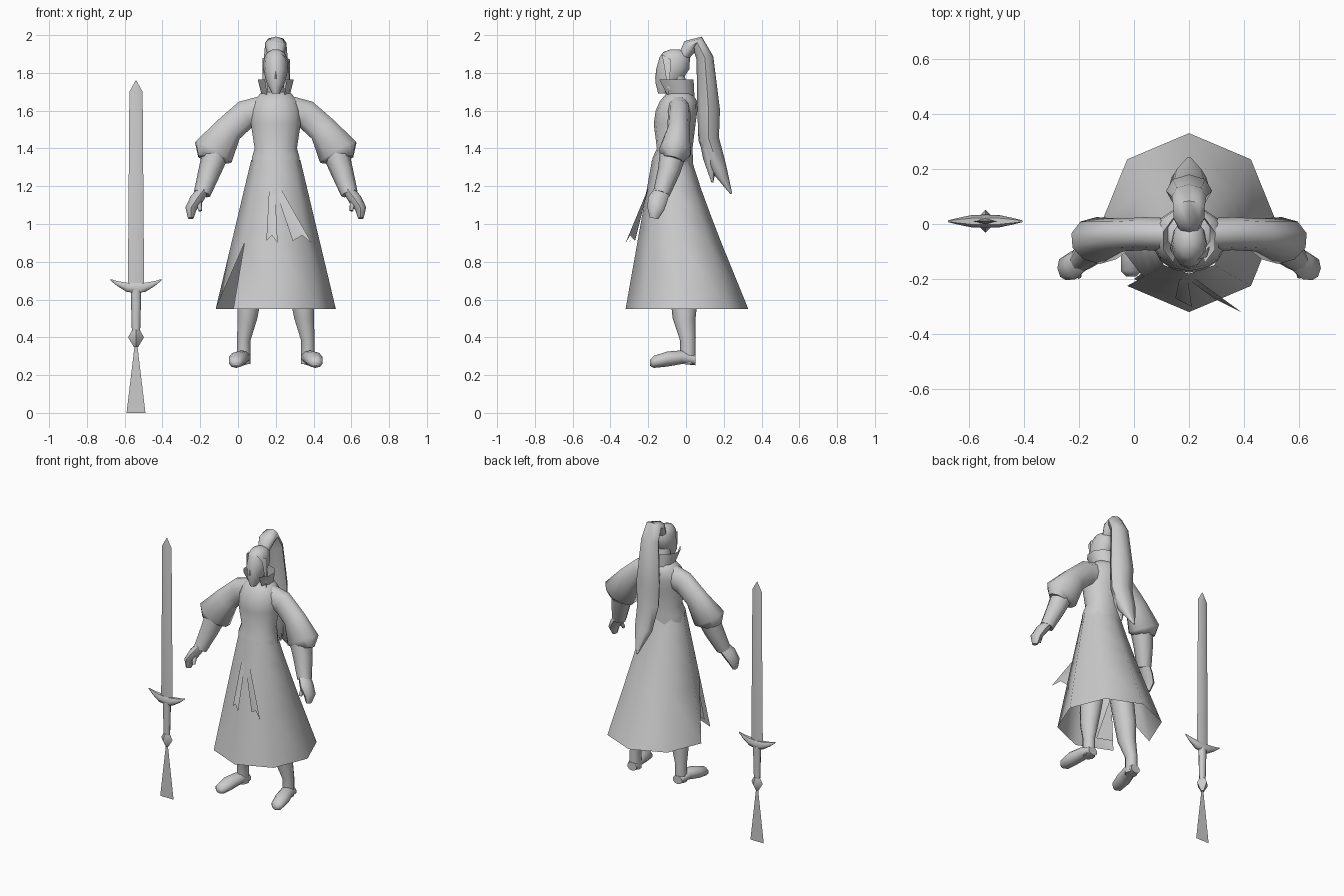
import bpy, bmesh, math
from mathutils import Vector

default_cube = bpy.data.objects.get("Cube")
if default_cube:
    bpy.data.objects.remove(default_cube)

grey = bpy.data.materials.new("plain grey")
grey.use_nodes = True
grey.diffuse_color = (0.6, 0.6, 0.6, 1)
grey.node_tree.nodes["Principled BSDF"].inputs["Base Color"].default_value = grey.diffuse_color

FIGURE = Vector((0.2, 0, 0))
SWORD = Vector((-0.54, 0.01, 0))
SIDE, DEPTH, UP = Vector((1, 0, 0)), Vector((0, 1, 0)), Vector((0, 0, 1))


def lerp(start, end, t):
    return start + (end - start) * t


def finish(bm, name, origin=FIGURE, mirror=False):
    bmesh.ops.recalc_face_normals(bm, faces=bm.faces)
    mesh = bpy.data.meshes.new(name)
    bm.to_mesh(mesh)
    bm.free()
    mesh.materials.append(grey)
    obj = bpy.data.objects.new(name, mesh)
    obj.location = origin
    bpy.context.collection.objects.link(obj)
    bpy.ops.object.select_all(action='DESELECT')
    obj.select_set(True)
    bpy.context.view_layer.objects.active = obj
    bpy.ops.object.shade_smooth_by_angle(angle=math.radians(60))
    if mirror:
        modifier = obj.modifiers.new("Mirror", 'MIRROR')
        modifier.use_mirror_merge = False


def loft(name, rings, sides=10, flat=1, axis=DEPTH, along=None, origin=FIGURE, mirror=False):
    """Skin rings of (x, y, z, radius); leading zeros may be left out.
    The radius along the axis is multiplied by flat."""
    bm = bmesh.new()
    rings = [(0,) * (4 - len(ring)) + ring for ring in rings]
    centres = [Vector(ring[:3]) for ring in rings]
    last = len(rings) - 1
    loops = []
    for i, centre in enumerate(centres):
        tangent = along or centres[min(i + 1, last)] - centres[max(i - 1, 0)]
        tangent = tangent.normalized()
        thin = (axis - tangent * axis.dot(tangent)).normalized()
        wide = tangent.cross(thin)
        radius = rings[i][-1]
        loop = []
        for k in range(sides):
            angle = math.tau * k / sides
            offset = thin * flat * math.cos(angle) + wide * math.sin(angle)
            loop.append(bm.verts.new(centre + offset * radius))
        loops.append(loop)
    for lower, upper in zip(loops, loops[1:]):
        for k in range(sides):
            bm.faces.new((lower[k], lower[k - 1], upper[k - 1], upper[k]))
    bm.faces.new(loops[0])
    bm.faces.new(loops[-1])
    finish(bm, name, origin, mirror)


def panel(name, outline, origin=FIGURE):
    """One thin piece of cloth or hair."""
    bm = bmesh.new()
    face = bm.faces.new([bm.verts.new(point) for point in outline])
    bmesh.ops.triangulate(bm, faces=[face])
    finish(bm, name, origin)


def sash_tail(name, root, tip, spread, reach, slant):
    """Ribbon hanging forward from the waist, with a notched, slanted end."""
    top, bottom = 1.19, 0.9
    panel(name, [
        (root - 0.015, -0.2, top), (tip - spread, slant - reach, bottom + 0.01),
        (tip, slant / 2 - reach, bottom + 0.04), (tip + spread, -reach, bottom),
        (root + 0.015, -0.2, top)])


# Robe
loft("robe_torso", [
    (-0.07, 1.25, 0.13), (-0.07, 1.35, 0.13), (-0.06, 1.4, 0.115), (-0.06, 1.53, 0.135),
    (-0.05, 1.6, 0.135), (-0.04, 1.65, 0.12), (-0.035, 1.69, 0.085), (-0.035, 1.7, 0.05)],
    sides=14, flat=0.82, along=UP)

# Skirt, slit at the front right
segments, slit = 8, 2
bm = bmesh.new()
loops = []
for t in (0, 0.2, 0.4, 0.56, 1):
    front, back = lerp(-0.18, -0.32, t), lerp(0.03, 0.33, t ** 1.1)
    middle, depth, width = (front + back) / 2, (back - front) / 2, lerp(0.13, 0.318, t)
    loop = []
    for k in range(segments):
        angle = math.tau * k / segments
        loop.append(bm.verts.new((-width * math.sin(angle), middle + depth * math.cos(angle),
                                  lerp(1.34, 0.55, t))))
    loops.append(loop)
for upper, lower in zip(loops, loops[1:]):
    for k in range(segments):
        following = (k + 1) % segments
        corners = [upper[k], upper[following], lower[following], lower[k]]
        if lower is loops[-1] and k == slit:
            corners.remove(lower[following])
        bm.faces.new(corners)
finish(bm, "robe_skirt")
panel("slit_flap", [(-0.16, -0.17, 0.89), (-0.2, -0.2, 0.6), (-0.1, -0.24, 0.6)])

sash_tail("sash_tail_short", root=-0.02, tip=-0.02, spread=0.03, reach=0.3, slant=0.03)
sash_tail("sash_tail_long", root=0.01, tip=0.14, spread=0.05, reach=0.32, slant=0.05)

# Arms
loft("sleeve", [
    (0.04, -0.04, 1.61, 0.08), (0.16, -0.035, 1.58, 0.08), (0.25, -0.04, 1.5, 0.08),
    (0.33, -0.06, 1.38, 0.115), (0.34, -0.07, 1.34, 0.075)], flat=0.75, mirror=True)
loft("forearm", [
    (0.32, -0.07, 1.37, 0.07), (0.35, -0.09, 1.28, 0.06), (0.39, -0.13, 1.16, 0.045)],
    sides=8, mirror=True)
loft("hand", [
    (0.39, -0.13, 1.17, 0.03), (0.42, -0.15, 1.13, 0.035), (0.45, -0.16, 1.08, 0.03),
    (0.45, -0.17, 1.03, 0.015)], sides=8, flat=1.5, mirror=True)
loft("thumb", [(0.41, -0.16, 1.13, 0.02), (0.4, -0.19, 1.07, 0.01)], sides=6, mirror=True)

# Legs and shoes
loft("leg", [
    (0.08, -0.02, 1, 0.08), (0.14, -0.01, 0.6, 0.065), (0.15, -0.01, 0.5, 0.055),
    (0.17, 0.01, 0.38, 0.037), (0.17, 0.01, 0.26, 0.037)], flat=1.1, along=UP, mirror=True)
loft("shoe", [
    (0.17, 0.05, 0.28, 0.035), (0.18, -0.02, 0.295, 0.045), (0.2, -0.1, 0.285, 0.05),
    (0.21, -0.17, 0.27, 0.04), (0.21, -0.19, 0.265, 0.02)],
    flat=0.8, axis=UP, along=-DEPTH, mirror=True)

# Head, neck and standing collar
loft("head", [
    (-0.12, 1.69, 0.02), (-0.095, 1.75, 0.05), (-0.07, 1.82, 0.065), (-0.06, 1.88, 0.06),
    (-0.06, 1.91, 0.045), (-0.06, 1.925, 0.015)], sides=12, flat=1.35, along=UP)
loft("nose", [(-0.15, 1.77, 0.015), (-0.15, 1.83, 0.005)], sides=4, along=UP)
loft("neck", [(-0.03, 1.64, 0.05), (-0.05, 1.78, 0.045)], along=UP)

bm = bmesh.new()
previous = None
for t in (0, 0.5, 1):
    radius, middle = lerp(0.075, 0.1, t), lerp(-0.03, -0.06, t)
    row = []
    for k in range(9):
        angle = math.radians(lerp(-55, 235, k / 8))
        row.append(bm.verts.new((radius * math.cos(angle), middle + radius * math.sin(angle),
                                 lerp(1.67, 1.765, t))))
    if previous:
        for k in range(len(row) - 1):
            bm.faces.new((previous[k], previous[k + 1], row[k + 1], row[k]))
    previous = row
finish(bm, "collar")

# Hair
loft("ponytail", [
    (-0.01, 1.89, 0.03), (0.02, 1.94, 0.04), (0.06, 1.96, 0.04), (0.1, 1.88, 0.045),
    (0.12, 1.6, 0.06), (0.12, 1.45, 0.055), (0.17, 1.3, 0.045), (0.24, 1.16, 0.005)],
    sides=8, flat=1.4, axis=SIDE)
loft("ponytail_lock", [
    (0.02, 0.11, 1.48, 0.045), (0.02, 0.13, 1.35, 0.04), (0.02, 0.14, 1.22, 0.005)], sides=6)
panel("front_lock", [
    (0.03, -0.13, 1.9), (0.065, -0.12, 1.86), (0.075, -0.09, 1.68), (0.075, -0.08, 1.87)])
panel("temple_lock", [(-0.06, -0.11, 1.88), (-0.07, -0.09, 1.75), (-0.07, -0.07, 1.88)])

# Sword standing beside the figure
loft("sword_blade", [(0.67, 0.043), (1.7, 0.035), (1.76, 0.002)],
     sides=4, flat=0.3, along=UP, origin=SWORD)
wing = [(0.135, 0, 0.705, 0.004), (0.1, 0, 0.685, 0.015), (0.05, 0, 0.665, 0.028)]
other_wing = [(-x, y, z, radius) for x, y, z, radius in wing]
loft("sword_guard", other_wing + [(0.66, 0.03)] + wing[::-1],
     sides=6, flat=0.8, along=SIDE, origin=SWORD)
loft("sword_grip", [(0.65, 0.028), (0.43, 0.022)], sides=8, flat=0.8, along=UP, origin=SWORD)
loft("sword_pommel", [(0.44, 0.02), (0.4, 0.042), (0.35, 0.012)],
     sides=4, along=UP, origin=SWORD)
half_tassel = [(0.007, 0, 0.36), (0.007, 0, 0.2), (0.05, 0, 0)]
panel("tassel", half_tassel + [(-x, y, z) for x, y, z in half_tassel[::-1]], origin=SWORD)
